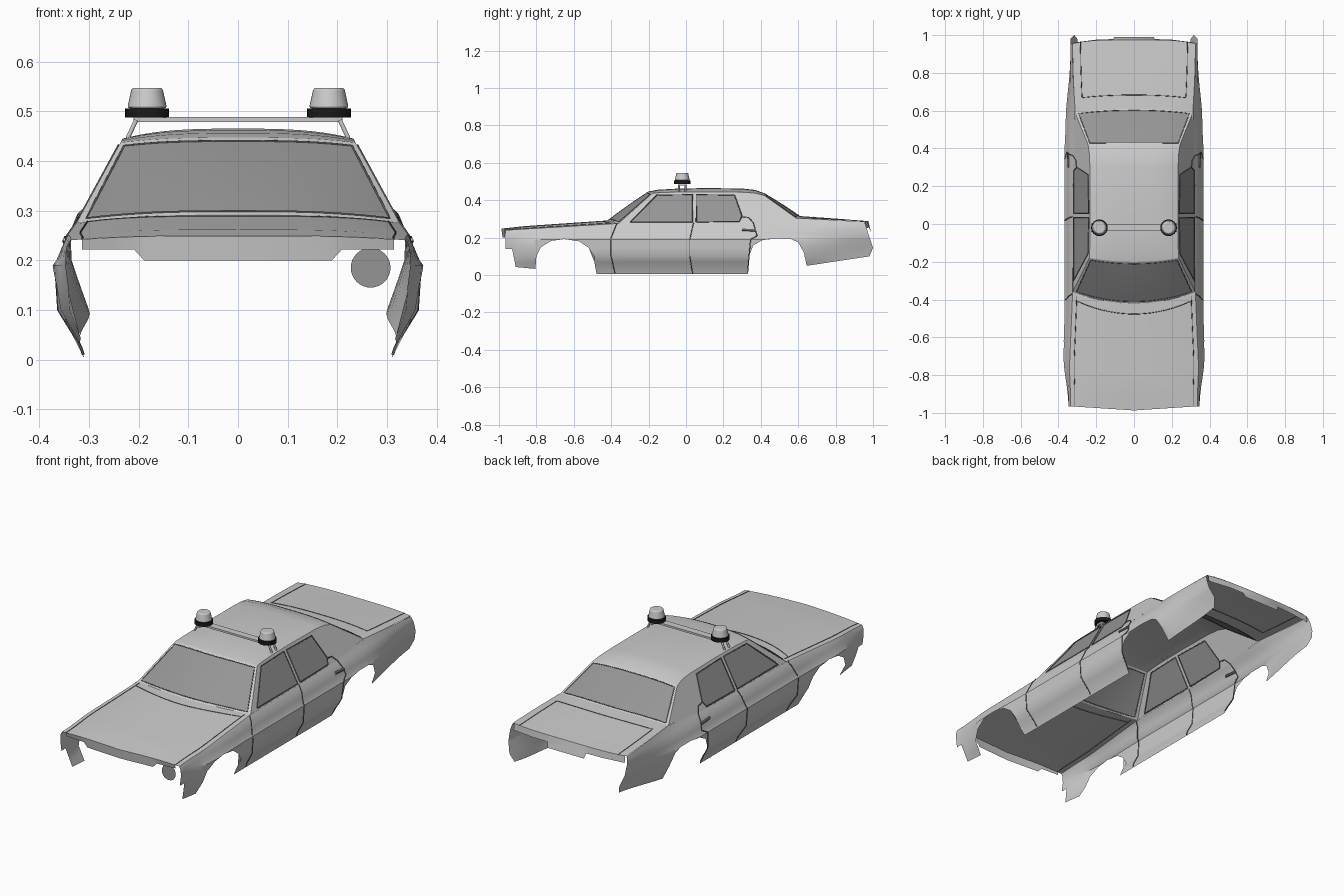
import bpy, bmesh, math
from mathutils import Vector

if "Cube" in bpy.data.objects:
    bpy.data.objects.remove(bpy.data.objects["Cube"])


def mat(name, c):
    m = bpy.data.materials.new(name)
    m.diffuse_color = (c, c, c, 1)
    m.use_nodes = True
    m.node_tree.nodes["Principled BSDF"].inputs["Base Color"].default_value = m.diffuse_color
    return m


GLASS, BLACK, SEAM = mat("glass_grey", .3), mat("black", .01), mat("seam_grey", .12)


def interp(tab, t):
    if t <= tab[0][0]:
        return tab[0][1]
    for (a, p), (b, q) in zip(tab, tab[1:]):
        if t <= b:
            return p + (q - p) * (t - a) / (b - a)
    return tab[-1][1]


def smooth(a, b, t):
    t = min(1, max(0, (t - a) / (b - a)))
    return t * t * (3 - 2 * t)


def spread(a, b, n):
    return [a + (b - a) * i / n for i in range(n + 1)]


def finish(name, bm, material=None, mirror=False, out=(0, 0, .15)):
    bmesh.ops.remove_doubles(bm, verts=bm.verts, dist=1e-5)
    bmesh.ops.dissolve_degenerate(bm, edges=bm.edges, dist=1e-5)
    bmesh.ops.recalc_face_normals(bm, faces=bm.faces)
    side = sum(f.normal.dot(f.calc_center_median() - Vector(out)) * f.calc_area() for f in bm.faces)
    if side < 0:
        bmesh.ops.reverse_faces(bm, faces=bm.faces)
    me = bpy.data.meshes.new(name)
    bm.to_mesh(me)
    bm.free()
    ob = bpy.data.objects.new(name, me)
    bpy.context.collection.objects.link(ob)
    if material:
        me.materials.append(material)
    if mirror:
        ob.modifiers.new("mirror", "MIRROR").use_clip = False
    return ob


def sheet(name, f, us, vs, keep=None, material=None, mirror=False, out=(0, 0, .15)):
    bm = bmesh.new()
    g = [[bm.verts.new(f(u, v)) for v in vs] for u in us]
    for i in range(len(us) - 1):
        for j in range(len(vs) - 1):
            if keep is None or keep(i, j):
                bm.faces.new((g[i][j], g[i + 1][j], g[i + 1][j + 1], g[i][j + 1]))
    loose = [v for v in bm.verts if not v.link_faces]
    bmesh.ops.delete(bm, geom=loose, context='VERTS')
    return finish(name, bm, material, mirror, out)


def tube(name, paths, r=.0028, material=SEAM):
    cu = bpy.data.curves.new(name, 'CURVE')
    cu.dimensions, cu.bevel_depth, cu.bevel_resolution = '3D', r, 1
    for pts in paths:
        for s in (1, -1):
            sp = cu.splines.new('POLY')
            sp.points.add(len(pts) - 1)
            for p, (x, y, z) in zip(sp.points, pts):
                p.co = (s * x, y, z, 1)
    if material:
        cu.materials.append(material)
    bpy.context.collection.objects.link(bpy.data.objects.new(name, cu))


# Outline tables: lower edge with wheel arches, shoulder line, three cross-sections
BOTTOM = [(-.965, .14), (-.93, .14), (-.91, .043), (-.805, .033), (-.8, .1), (-.775, .15), (-.72, .183),
          (-.65, .192), (-.57, .18), (-.52, .145), (-.49, .07), (-.478, .005), (.33, .005), (.337, .1),
          (.36, .16), (.41, .187), (.48, .195), (.56, .193), (.6, .175), (.63, .12), (.645, .05), (1, .1)]
SHOULDER = [(-1, .238), (-.36, .276), (.3, .28), (.6, .304), (1, .285)]
MID = [(0, .308), (.03, .318), (.1, .361), (.19, .367), (.2, .36), (.25, .343), (.28, .322), (.31, .305)]
FRONT = [(.03, .31), (.1, .335), (.19, .347), (.23, .345), (.25, .33)]
REAR = [(.05, .29), (.1, .30), (.15, .318), (.2, .335), (.26, .337), (.29, .325)]
TAIL = [(.1, -.02), (.145, 0), (.283, -.045)]


def width(y, z):
    x = interp(MID, z) + .006 * math.exp(-((y + .68) / .15) ** 2) * smooth(.27, .19, z)
    a, b = smooth(-.72, -.97, y), smooth(.45, .97, y)
    return x * (1 - a - b) + interp(FRONT, z) * a + interp(REAR, z) * b


def side(y, level):
    z = min(max(level, interp(BOTTOM, y)), interp(SHOULDER, y))
    return (width(y, z), y + interp(TAIL, z) * max(0, (y - .7) / .3), z)


# Body sides
ys = sorted({round(y, 4) for y in [b[0] for b in BOTTOM] + spread(-.96, 1, 40)})
sheet("body_side", side, ys, [0, .035, .07, .1, .145, .19, .2, .225, .25, .27, 1], mirror=True, out=(.15, 0, .15))


# Hood, rear deck and their folded lips
def span(u, y, crown, k=3):
    z = interp(SHOULDER, y)
    return (width(y, z) * u, y, z + (interp(crown, y) - z) * (1 - abs(u) ** k))


HOOD = [(-1, .247), (-.86, .262), (-.42, .292)]
DECK = [(.6, .316), (.8, .302), (.98, .288)]


def hood(u, v):
    a, b = -.965 - .022 * (1 - abs(u)), -.42 + .06 * u * u
    return span(u, a + (b - a) * v, HOOD)


def deck(u, v):
    a, b = .61 - .02 * u * u, .975 - .02 * u ** 4
    return span(u, a + (b - a) * v, DECK)


def front_lip(u, v):
    x, y, z = hood(u, 0)
    low = .2 if abs(u) < .58 else .222
    return (x, y + .006 * v, z + (low - z) * v)


def rear_lip(u, v):
    x, y, z = deck(u, 1)
    mid = abs(u) < .33
    return (x, y + (.014 if mid else .004) * v, z - (.06 if mid else .035) * v)


U = spread(-1, 1, 24)
sheet("hood", hood, U, spread(0, 1, 14))
sheet("rear_deck", deck, U, spread(0, 1, 10))
sheet("front_lip", front_lip, [-.93, -.75, -.62, -.56, -.3, 0, .3, .56, .62, .75, .93], [0, .3, 1])
sheet("rear_lip", rear_lip, [-.98, -.6, -.34, -.32, 0, .32, .34, .6, .98], [0, .3, 1])

# Roof: y, edge height, centre height
ROOF = [(-.18, .437, .447), (-.14, .441, .456), (-.05, .444, .462), (.1, .445, .465), (.3, .443, .463),
        (.37, .438, .455), (.42, .425, .437)]


def lean(z):
    return .322 - (z - .28) * .544


def roof(u, v):
    y, e, c = ROOF[v]
    bow = -.02 if v == 0 else -.012 if v == 1 else 0
    return (lean(e) * u, y + bow * (1 - u * u), e + (c - e) * (1 - abs(u) ** 3))


sheet("roof", roof, U, range(len(ROOF)))


# Windshield and rear window, each a frame ring around a glass pane
def between(f, g, bulge):
    def h(u, v):
        p, q = Vector(f(u)), Vector(g(u))
        return p.lerp(q, v) + Vector((0, 0, bulge * 4 * v * (1 - v) * (1 - u * u)))
    return h


GU = [-1] + spread(-.95, .95, 20) + [1]
GV = [0] + spread(.04, .95, 6) + [1]
for nm, fn in (("windshield", between(lambda u: hood(u, 1), lambda u: roof(u, 0), .004)),
               ("rear_window", between(lambda u: deck(u, 0), lambda u: roof(u, len(ROOF) - 1), .003))):
    inner = lambda i, j: 0 < i < len(GU) - 2 and 0 < j < len(GV) - 2
    sheet(nm + "_glass", fn, GU, GV, inner, GLASS)
    sheet(nm + "_frame", fn, GU, GV, lambda i, j: not inner(i, j))
    half = spread(0, .95, 10)
    tube(nm + "_trim", [[fn(u, .04) for u in half] + [fn(.95, v) for v in GV[2:-2]]
                        + [fn(u, .95) for u in reversed(half)]], .0022)


# Side pillars with window openings, and the side glass
def flat_panel(name, loops, material=None):
    bm = bmesh.new()
    for lp in loops:
        vs = [bm.verts.new((0, y, z)) for y, z in lp]
        for a, b in zip(vs, vs[1:] + vs[:1]):
            bm.edges.new((a, b))
    bmesh.ops.triangle_fill(bm, use_beauty=True, use_dissolve=False, edges=bm.edges[:], normal=(1, 0, 0))
    for v in bm.verts:
        v.co.x = lean(v.co.z)
    finish(name, bm, material, True, (.1, 0, .3))


front_win = [(-.3, .284), (-.155, .427), (.035, .431), (.035, .284)]
rear_win = [(.055, .284), (.055, .431), (.26, .427), (.3, .315), (.285, .287)]
outer = [(y, e) for y, e, c in ROOF] + [(y, interp(SHOULDER, y)) for y in (.59, .3, -.36)]
flat_panel("side_pillars", [outer, front_win, rear_win])
for nm, lp in (("front_side_glass", front_win), ("rear_side_glass", rear_win)):
    flat_panel(nm, [lp], GLASS)
    tube(nm + "_trim", [[(lean(z), y, z) for y, z in lp + lp[:1]]], .003)


# Door, hood and trunk seams
def on_side(*pts):
    return [side(y, z) for (y0, z0), (y1, z1) in zip(pts, pts[1:])
            for y, z in ((y0 + (y1 - y0) * t, z0 + (z1 - z0) * t) for t in spread(0, 1, 6))]


tube("door_seams", [on_side((-.37, .275), (-.4, .2), (-.4, .1), (-.38, .01)),
                    on_side((.04, .28), (.02, .19), (.02, .1), (.035, .01)),
                    [(lean(.312), .3, .312), (lean(.308), .335, .308)]
                    + on_side((.36, .28), (.38, .21), (.345, .19), (.33, .02))])
tube("hood_seams", [[hood(u, .9 + .04 * u * u) for u in spread(0, .93, 10)],
                    [hood(.93, v) for v in spread(0, .98, 10)]], .002)
tube("trunk_seams", [[deck(u, .2) for u in spread(0, .87, 8)] + [deck(.87, v) for v in spread(.25, 1, 6)]], .002)
tube("door_handle", [on_side((.3, .243), (.375, .238))], .007)

# Single headlight disc
bm = bmesh.new()
bmesh.ops.create_circle(bm, cap_ends=True, segments=32, radius=.04)
for v in bm.verts:
    v.co = (.267 + v.co.x, -.95, .185 + v.co.y)
finish("headlight", bm, GLASS)


# Roof light bar with two beacons
def cone(name, x, z0, z1, r0, r1, material=None, bevel=0):
    bpy.ops.mesh.primitive_cone_add(vertices=32, radius1=r0, radius2=r1, depth=z1 - z0,
                                    location=(x, -.02, (z0 + z1) / 2))
    ob = bpy.context.object
    ob.name = name
    if material:
        ob.data.materials.append(material)
    if bevel:
        m = ob.modifiers.new("bevel", "BEVEL")
        m.width, m.segments = bevel, 3


bpy.ops.mesh.primitive_cube_add(size=1, location=(0, -.02, .483))
bpy.context.object.name = "light_bar"
bpy.context.object.scale = (.42, .036, .01)
for x in (-.183, .183):
    cone("beacon_base", x, .487, .506, .044, .044, BLACK)
    cone("beacon_lamp", x, .506, .547, .04, .031, None, .005)
tube("light_bar_legs", [[(.205, y, .482), (.222, y, .446)] for y in (-.038, -.002)], .005, None)

# Smooth shading with sharp creases kept
bpy.ops.object.select_all(action='DESELECT')
for ob in bpy.data.objects:
    if ob.type == 'MESH':
        ob.select_set(True)
        bpy.context.view_layer.objects.active = ob
bpy.ops.object.shade_smooth_by_angle(angle=math.radians(32))
